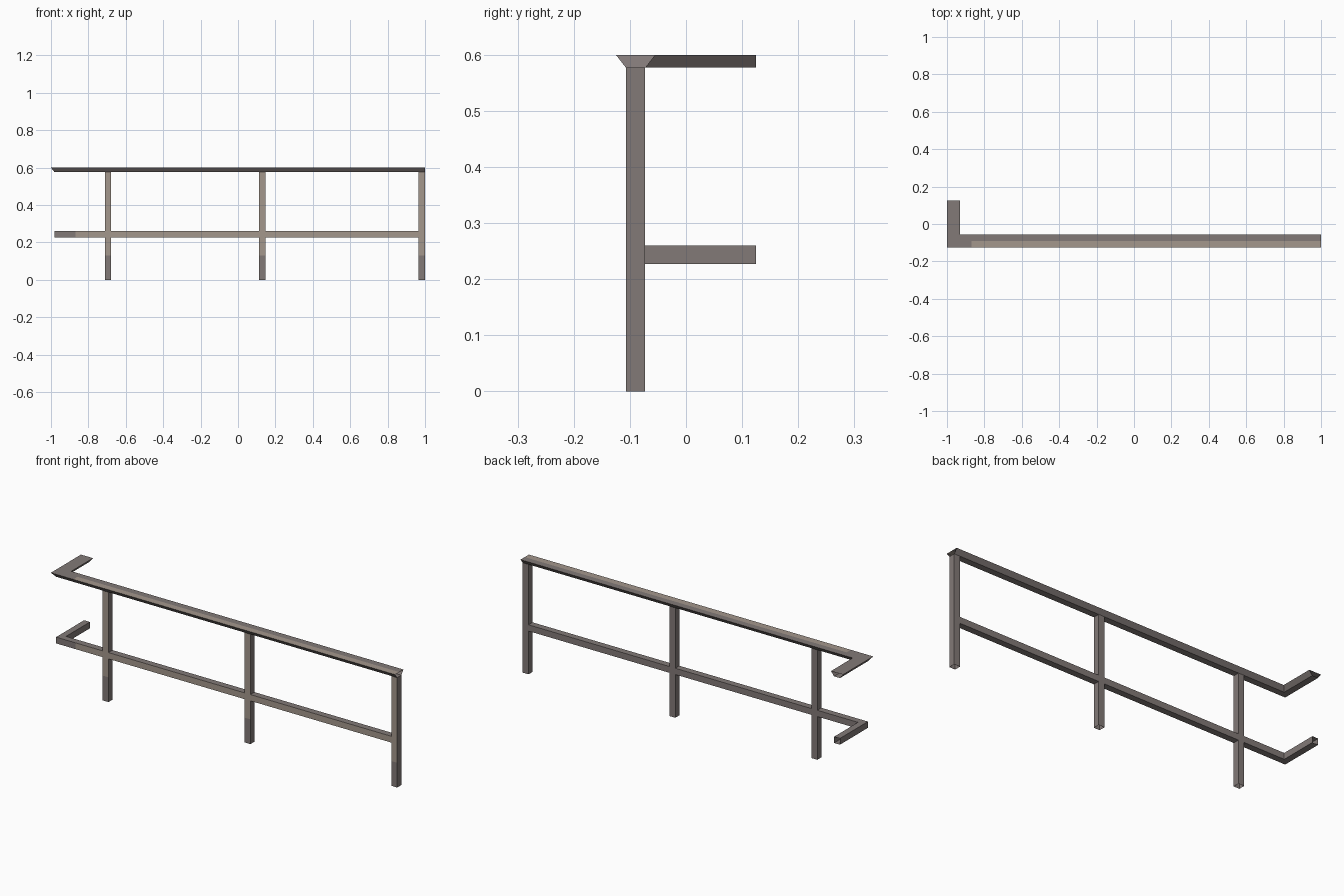
import bpy, bmesh

if "Cube" in bpy.data.objects:
    bpy.data.objects.remove(bpy.data.objects["Cube"])


def make_material(name, color):
    m = bpy.data.materials.new(name)
    m.diffuse_color = (*color, 1)
    m.use_nodes = True
    m.node_tree.nodes["Principled BSDF"].inputs["Base Color"].default_value = m.diffuse_color
    return m


GREY = make_material("weathered grey", (0.225, 0.193, 0.186))
BROWN = make_material("worn brown", (0.37, 0.31, 0.265))

Y0 = -0.09        # centre line of the long run
X0 = -0.965       # centre line of the short return
H = 0.017         # half width of the square tube


def tube(name, rings, is_brown):
    """Open-ended tube through matching rings of points."""
    bm = bmesh.new()
    loops = [[bm.verts.new(p) for p in ring] for ring in rings]
    n = len(rings[0])
    for s in range(len(loops) - 1):
        a, b = loops[s], loops[s + 1]
        for i in range(n):
            j = (i + 1) % n
            f = bm.faces.new((a[i], a[j], b[j], b[i]))
            f.material_index = int(is_brown(s, i))
    me = bpy.data.meshes.new(name)
    bm.to_mesh(me)
    bm.free()
    me.materials.append(GREY)
    me.materials.append(BROWN)
    bpy.context.collection.objects.link(bpy.data.objects.new(name, me))


def rail(name, profile):
    """Sweep (offset, height) profile along the L path with a mitred corner."""
    rings = [
        [(1.0, Y0 + o, z) for o, z in profile],
        [(-0.87, Y0 + o, z) for o, z in profile],
        [(X0 + o, Y0 + o, z) for o, z in profile],
        [(X0 + o, 0.125, z) for o, z in profile],
    ]
    tube(name, rings, lambda s, i: s == 0 and i == 0)


# Handrail with sloped sides, and the flush square middle rail
rail("handrail", [(-0.035, 0.6), (0, 0.6), (0.035, 0.6), (H, 0.577), (-H, 0.577)])
rail("middle_rail", [(-H, 0.227), (-H, 0.26), (H, 0.26), (H, 0.227)])

# Posts, with greyer feet
for name, x in (("left_post", -0.695), ("centre_post", 0.13), ("right_post", 0.983)):
    corners = [(-H, -H), (H, -H), (H, H), (-H, H)]
    rings = [[(x + dx, Y0 + dy, z) for dx, dy in corners] for z in (0, 0.13, 0.577)]
    tube(name, rings, lambda s, i: s == 1 and i == 0)
